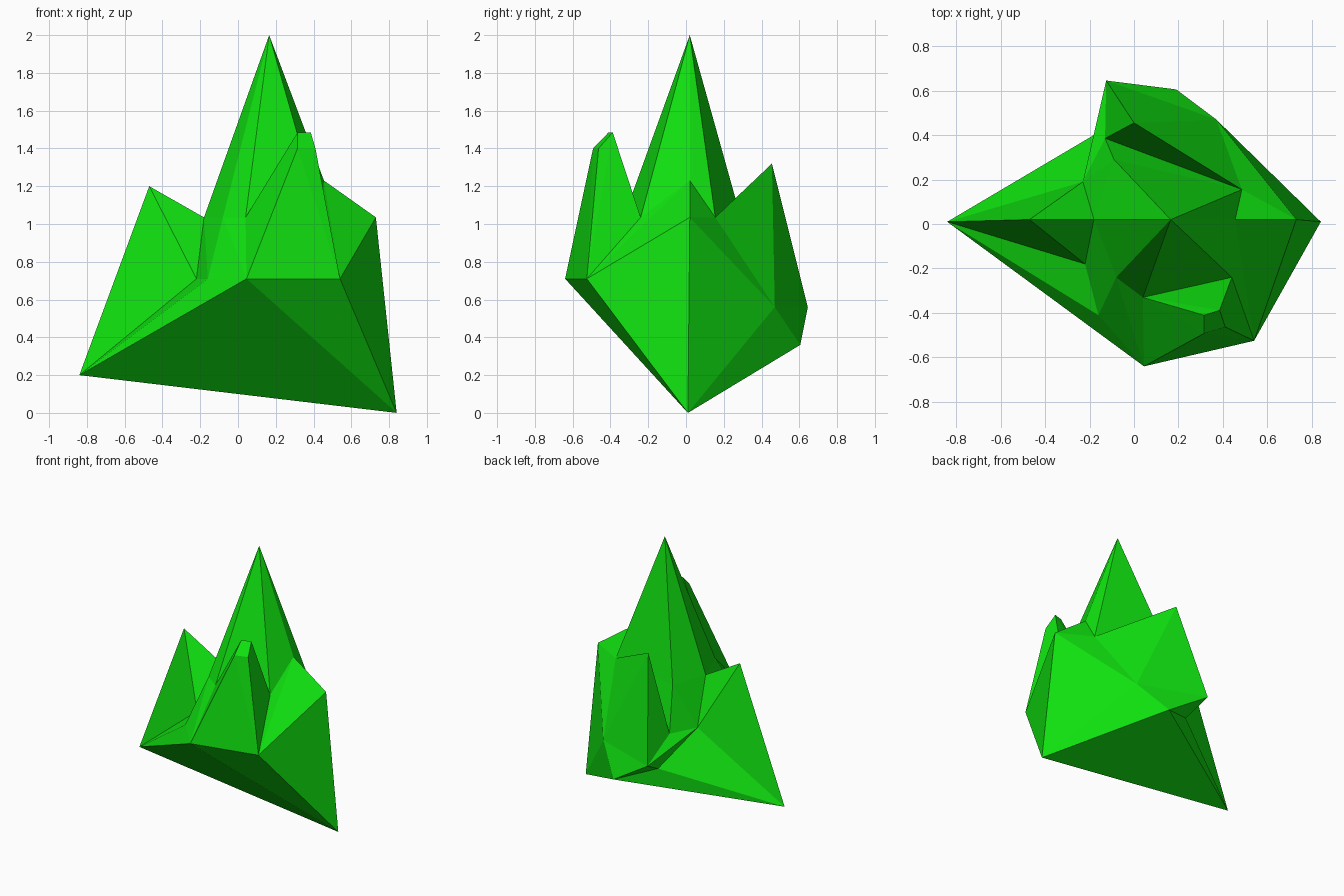
import bpy
import bmesh

default_cube = bpy.data.objects.get("Cube")
if default_cube:
    bpy.data.objects.remove(default_cube, do_unlink=True)

# Crystal green, used on every part
green = bpy.data.materials.new("crystal_green")
green.use_nodes = True
colour = (0.005, 0.75, 0.005, 1)
green.diffuse_color = colour
green.node_tree.nodes["Principled BSDF"].inputs["Base Color"].default_value = colour


def crystal(name, *points):
    """Make one flat-faced solid wrapped tightly around its corner points."""
    bm = bmesh.new()
    verts = [bm.verts.new(p) for p in points]
    hull = bmesh.ops.convex_hull(bm, input=verts)
    spare = {v for key in ("geom_interior", "geom_unused") for v in hull[key]
             if isinstance(v, bmesh.types.BMVert)}
    bmesh.ops.delete(bm, geom=list(spare), context="VERTS")
    bmesh.ops.recalc_face_normals(bm, faces=bm.faces[:])
    mesh = bpy.data.meshes.new(name)
    bm.to_mesh(mesh)
    bm.free()
    mesh.materials.append(green)
    bpy.context.collection.objects.link(bpy.data.objects.new(name, mesh))


# Heights shared by several corners
LEDGE, WAIST, BACK_FOOT = 1.035, 0.71, 0.56

# Corners where parts meet: the two ends and the crest
left_tip = (-.84, .01, .2)
foot = (.84, .01, 0)
saddle = (-.18, .02, LEDGE)
shoulder = (.455, .02, 1.23)

# Front corners
gully = (-.22, -.18, WAIST)
gully_low = (-.16, -.41, WAIST)
gully_top = (-.08, -.24, LEDGE)
ledge = (.04, -.33, LEDGE)
notch = (.44, -.24, LEDGE)
prow = (.045, -.64, WAIST)
wing = (.54, -.525, WAIST)

# Back corners
rear_gully = (-.23, .19, WAIST)
rear_low = (-.13, .385, WAIST)
rear_top = (-.09, .29, LEDGE)
rear_notch = (.485, .155, LEDGE)
rear_right = (.37, .47, BACK_FOOT)
rear_left = (-.125, .645, BACK_FOOT)
rear_foot = (.19, .605, .36)
undercut = (-.084, .457, .46)

# Tall central spire standing on the ledge
crystal("main_spire", (.165, .02, 2), saddle, gully_top, ledge, notch,
        shoulder, rear_notch, rear_top)

# Sloping block below the spire
crystal("spire_base", saddle, gully_top, ledge, notch, shoulder, rear_notch,
        rear_top, gully, gully_low, prow, wing, rear_gully, rear_low)

# Peak on the left end
crystal("left_peak", (-.47, .02, 1.2), left_tip, saddle, gully, rear_gully)

# Blunt peak at the front
crystal("front_peak", ledge, prow, wing, notch,
        (.315, -.41, 1.485), (.385, -.388, 1.485),
        (.315, -.492, 1.4), (.41, -.463, 1.4))

# Broad shoulder running down to the right foot
crystal("right_shoulder", (.73, .02, LEDGE), shoulder, wing, prow, foot,
        rear_notch, rear_right, rear_foot)

# Sharp peak at the back and the overhang beneath it
crystal("back_peak", (0, .455, 1.32), rear_low, rear_left, rear_notch, rear_right)
crystal("back_overhang", rear_gully, rear_low, rear_left, undercut,
        rear_foot, rear_right)

# Slanted underside joining both ends
crystal("underside", left_tip, foot, prow, gully_low, gully, rear_gully,
        undercut, rear_foot)
